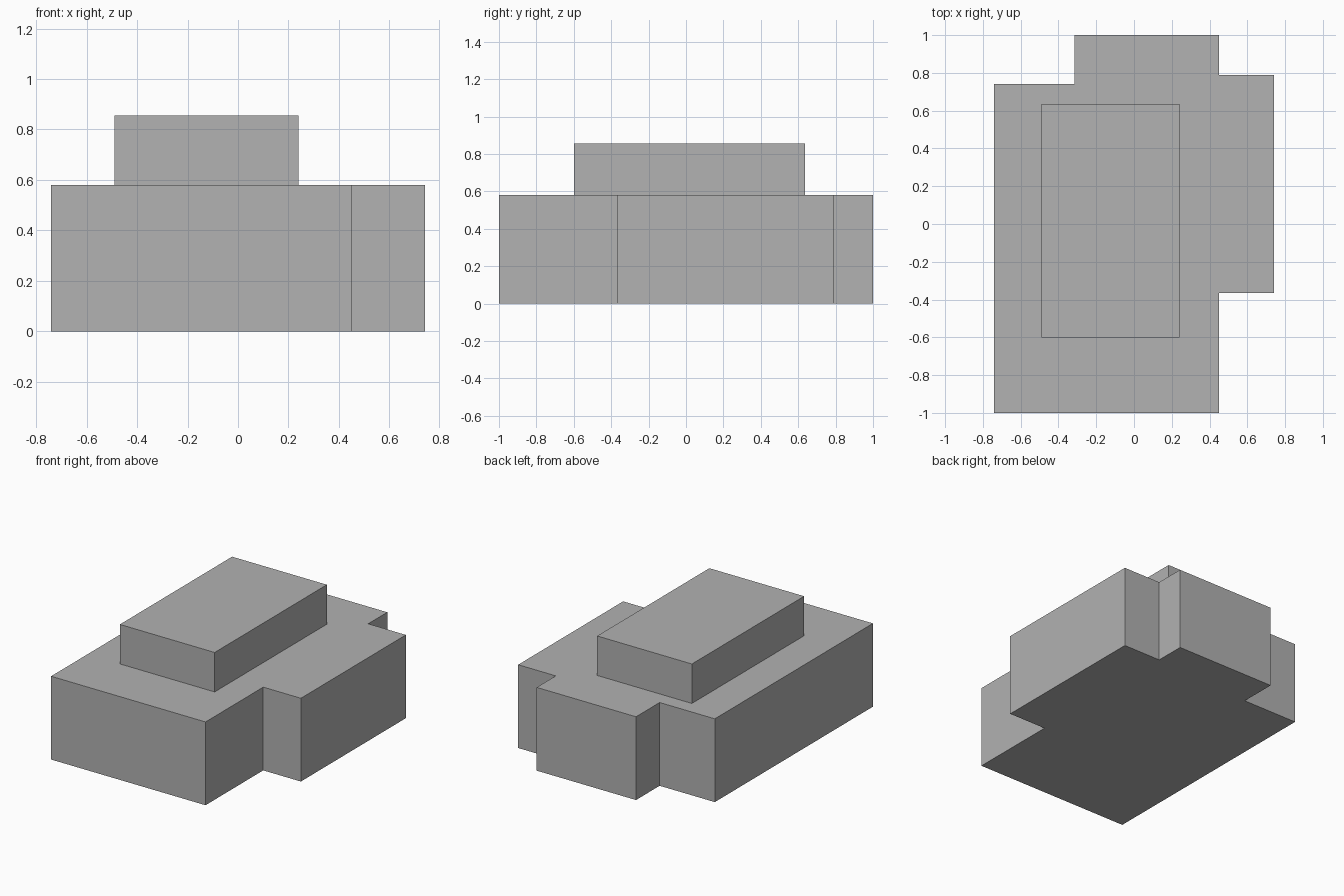
import bpy
import bmesh

cube = bpy.data.objects.get("Cube")
if cube:
    bpy.data.objects.remove(cube, do_unlink=True)

# Single grey material
GREY = (0.445, 0.445, 0.445, 1.0)
grey = bpy.data.materials.new("plain grey")
grey.use_nodes = True
grey.diffuse_color = GREY
grey.node_tree.nodes["Principled BSDF"].inputs["Base Color"].default_value = GREY


def extrude_plan(name, outline, bottom, top):
    """Raise a flat floor plan into a solid block."""
    bm = bmesh.new()
    floor = bm.faces.new([bm.verts.new((x, y, bottom)) for x, y in outline])
    raised = bmesh.ops.extrude_face_region(bm, geom=[floor], use_keep_orig=True)["geom"]
    for vert in raised:
        if isinstance(vert, bmesh.types.BMVert):
            vert.co.z = top
    bmesh.ops.recalc_face_normals(bm, faces=bm.faces)
    mesh = bpy.data.meshes.new(name)
    bm.to_mesh(mesh)
    bm.free()
    mesh.materials.append(grey)
    obj = bpy.data.objects.new(name, mesh)
    bpy.context.collection.objects.link(obj)
    return obj


# Lower storey with a rear wing and a side wing
lower_plan = [
    (-0.74, -1.0), (0.45, -1.0), (0.45, -0.365), (0.74, -0.365),
    (0.74, 0.79), (0.45, 0.79), (0.45, 1.0), (-0.315, 1.0),
    (-0.315, 0.74), (-0.74, 0.74),
]
extrude_plan("lower_storey", lower_plan, 0.0, 0.58)

# Smaller upper storey set back from the edges
upper_plan = [(-0.49, -0.6), (0.24, -0.6), (0.24, 0.635), (-0.49, 0.635)]
extrude_plan("upper_storey", upper_plan, 0.58, 0.855)
